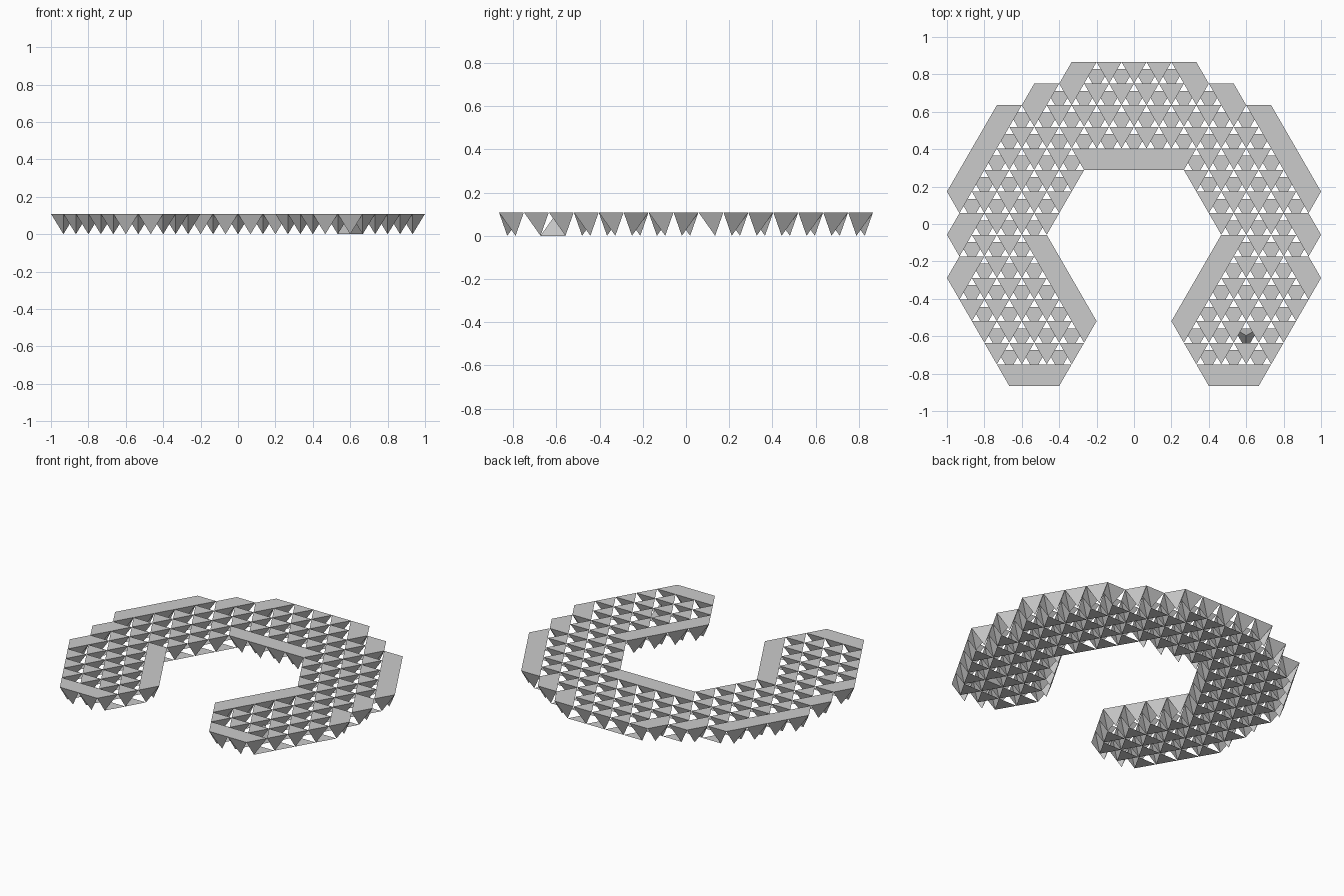
import bpy, bmesh, math

if "Cube" in bpy.data.objects:
    bpy.data.objects.remove(bpy.data.objects["Cube"])

S = 2 / 15                      # triangle edge
H = S * math.sqrt(3) / 2        # row height
Z = S * math.sqrt(2 / 3)        # layer thickness
Y0 = -7.5 * H

# Right half of the plan outline: (x in half edges, lattice line)
OUTLINE = [(0, 15), (5, 15), (6, 14), (8, 14), (9, 13), (11, 13), (15, 9),
           (14, 8), (15, 7), (14, 6), (15, 5), (10, 0), (6, 0), (3, 3),
           (7, 7), (4, 10), (0, 10)]


def inside(x, y):
    """Point in the mirrored outline, in lattice units."""
    x, hit = abs(x) + 1e-4, False
    for (ax, ay), (bx, by) in zip(OUTLINE, OUTLINE[1:] + OUTLINE[:1]):
        if (ay > y) != (by > y) and x < ax + (y - ay) * (bx - ax) / (by - ay):
            hit = not hit
    return hit


def pt(x, y, z):
    return (x * S / 2, Y0 + y * H, z)


def tetra(bm, base, apex):
    vs = [bm.verts.new(p) for p in base + [apex]]
    for f in ((0, 1, 2), (0, 1, 3), (1, 2, 3), (2, 0, 3)):
        bm.faces.new([vs[i] for i in f])


def finish(name, bm, weld=False):
    if weld:
        bmesh.ops.remove_doubles(bm, verts=bm.verts, dist=1e-5)
    bmesh.ops.recalc_face_normals(bm, faces=bm.faces)
    me = bpy.data.meshes.new(name)
    bm.to_mesh(me)
    bm.free()
    bpy.context.collection.objects.link(bpy.data.objects.new(name, me))


# Sort the lattice cells: centre column x, row r
up_cells, down_cells = set(), set()
for r in range(15):
    for x in range(-15, 16):
        if (x + r) % 2:                       # triangle pointing to +y
            if inside(x, r + 1 / 3):
                up_cells.add((x, r))
        elif inside(x, r + 2 / 3):            # triangle pointing to -y
            down_cells.add((x, r))

spikes, floor, peak = bmesh.new(), bmesh.new(), bmesh.new()

# Hanging spikes under every -y triangle
for x, r in down_cells:
    tetra(spikes, [pt(x - 1, r + 1, Z), pt(x, r, Z), pt(x + 1, r + 1, Z)],
          pt(x, r + 2 / 3, 0))

# +y triangles: rim spikes at the border, open wells with floor plates inside
for x, r in up_cells:
    around = {(x - 1, r), (x + 1, r), (x, r - 1)}
    plate = [pt(x - 1, r + 2 / 3, 0), pt(x, r - 1 / 3, 0), pt(x + 1, r + 2 / 3, 0)]
    if not around <= down_cells:
        tetra(spikes, [pt(x - 1, r, Z), pt(x + 1, r, Z), pt(x, r + 1, Z)],
              pt(x, r + 1 / 3, 0))
    elif (x, r) == (9, 2):
        tetra(peak, plate, pt(x, r + 1 / 3, Z))   # single upright peak
    else:
        floor.faces.new([floor.verts.new(p) for p in plate])

finish("hanging_spikes", spikes)
finish("floor_plates", floor, weld=True)
finish("upright_peak", peak)
